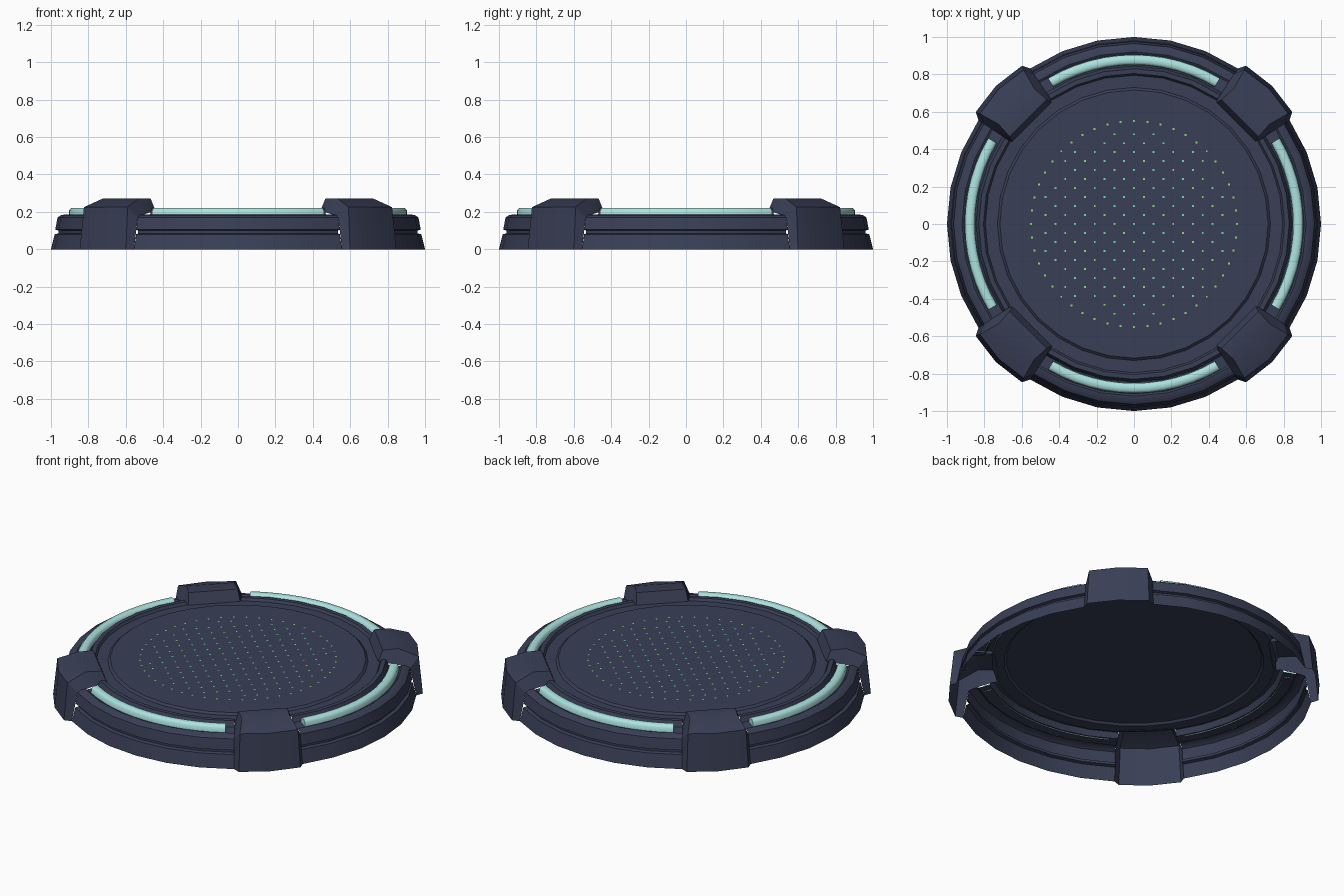
import bpy, bmesh, math
from math import sin, cos, radians, pi

if "Cube" in bpy.data.objects:
    bpy.data.objects.remove(bpy.data.objects["Cube"])

def material(name, rgb):
    m = bpy.data.materials.new(name)
    m.diffuse_color = (*rgb, 1)
    m.use_nodes = True
    m.node_tree.nodes["Principled BSDF"].inputs["Base Color"].default_value = m.diffuse_color
    return m

NAVY = material("dark_navy", (0.040, 0.049, 0.092))
TEAL = material("pale_teal", (0.41, 0.77, 0.74))
GREEN = material("spark_green", (0.30, 0.72, 0.16))
AQUA = material("spark_aqua", (0.16, 0.72, 0.52))

def finish(name, bm, mats, smooth=30):
    me = bpy.data.meshes.new(name)
    bm.to_mesh(me)
    bm.free()
    ob = bpy.data.objects.new(name, me)
    bpy.context.collection.objects.link(ob)
    for m in mats:
        me.materials.append(m)
    if smooth:
        bpy.ops.object.select_all(action='DESELECT')
        ob.select_set(True)
        bpy.context.view_layer.objects.active = ob
        bpy.ops.object.shade_smooth_by_angle(angle=radians(smooth))
    return ob

def grid_faces(bm, rows):
    for a, b in zip(rows, rows[1:]):
        for i in range(len(a) - 1):
            bm.faces.new((a[i], b[i], b[i + 1], a[i + 1]))

def sweep(bm, profile, angles):
    """Sweep an outside-to-inside (radius, z) profile round the z axis."""
    rows = [[bm.verts.new((r * cos(a), r * sin(a), z)) for r, z in profile] for a in angles]
    grid_faces(bm, rows)
    return rows

STEP = 2 * pi / 32

# outer ring shell: four arcs between the clamps, with side groove and stepped top
ring = [(1.0, 0), (0.98, 0.08), (0.96, 0.085), (0.96, 0.10), (0.977, 0.105),
        (0.965, 0.17), (0.945, 0.183), (0.92, 0.186), (0.91, 0.18), (0.845, 0.187),
        (0.83, 0.22), (0.805, 0.22), (0.795, 0.205)]
bm = bmesh.new()
for q in range(4):
    sweep(bm, ring, [q * pi / 2 + k * STEP for k in range(-3, 4)])
finish("outer_ring", bm, [NAVY])

# floor channel and slightly raised standing disc
bm = bmesh.new()
rows = sweep(bm, [(0.80, 0.205), (0.73, 0.205), (0.717, 0.217)], [k * STEP for k in range(33)])
bm.faces.new([r[-1] for r in rows[:32]])
bmesh.ops.remove_doubles(bm, verts=bm.verts, dist=1e-4)
finish("standing_disc", bm, [NAVY])

# four corner clamps: (reach, height, half width), (base radius, base height)
clamp = [((1.022, 0, 0.175), (1.0, 0)),
         ((1.0, 0.225, 0.165), (0.965, 0.17)),
         ((0.89, 0.27, 0.135), (0.91, 0.185)),
         ((0.80, 0.27, 0.14), (0.83, 0.20)),
         ((0.77, 0.20, 0.148), (0.79, 0.20))]
for q, label in enumerate(("back_right", "back_left", "front_left", "front_right")):
    bm = bmesh.new()
    t = pi / 4 + q * pi / 2
    rows = []
    for i, ((u, z, w), (br, bz)) in enumerate(clamp):
        bu, bv = br * cos(STEP), br * sin(STEP)
        mid = u + (0.022 if i < 2 else 0)
        pts = [(bu, -bv, bz), (u, -w, z), (mid, 0, z), (u, w, z), (bu, bv, bz)]
        rows.append([bm.verts.new((a * cos(t) - b * sin(t), a * sin(t) + b * cos(t), c))
                     for a, b, c in pts])
    grid_faces(bm, rows)
    bmesh.ops.reverse_faces(bm, faces=bm.faces)
    bmesh.ops.recalc_face_normals(bm, faces=bm.faces)
    top = max(bm.faces, key=lambda f: f.calc_center_median().z)
    if top.normal.z < 0:
        bmesh.ops.reverse_faces(bm, faces=bm.faces)
    finish("clamp_" + label, bm, [NAVY])

# four glowing light strips
strip = [(0.905, 0.18), (0.904, 0.207), (0.892, 0.22), (0.865, 0.22), (0.852, 0.21), (0.85, 0.18)]
for q, label in enumerate(("right", "back", "left", "front")):
    bm = bmesh.new()
    rows = sweep(bm, strip, [q * pi / 2 + radians(30.5) * k / 6 for k in range(-6, 7)])
    bm.faces.new(rows[0])
    bm.faces.new(rows[-1][::-1])
    finish("light_strip_" + label, bm, [TEAL], 50)

# tiny spark specks over the disc: an outer circle and a staggered field
specks = [(0.55 * sin(k * pi / 24), 0.55 * cos(k * pi / 24)) for k in range(48)]
for j in range(-10, 11):
    for i in range(-6, 7):
        x, y = (i + 0.5 * (j % 2)) * 0.105, j * 0.048
        if math.hypot(x, y) < 0.5:
            specks.append((x, y))
bm = bmesh.new()
s = 0.005
for n, (x, y) in enumerate(specks):
    f = bm.faces.new([bm.verts.new((x + a * s, y + b * s, 0.219))
                      for a, b in ((-1, -1), (1, -1), (1, 1), (-1, 1))])
    f.material_index = 0 if n < 48 or n % 3 == 0 else 1
finish("spark_specks", bm, [GREEN, AQUA], 0)
